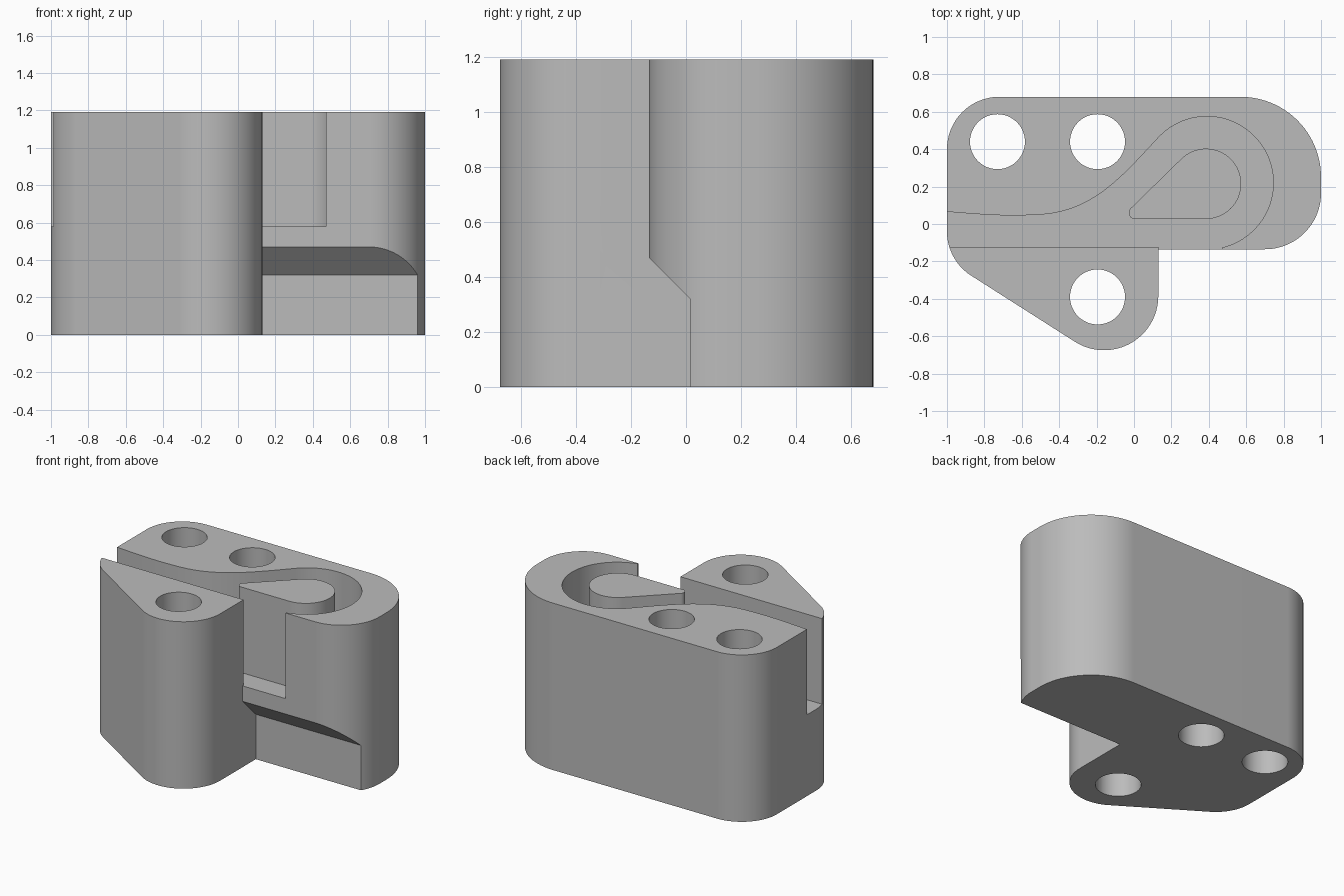
import bpy
import bmesh
from math import cos, sin, radians
from mathutils import Vector
from mathutils.geometry import interpolate_bezier

if "Cube" in bpy.data.objects:
    bpy.data.objects.remove(bpy.data.objects["Cube"])

HEIGHT = 1.19
FLOOR = 0.58

grey = bpy.data.materials.new("plain grey")
grey.use_nodes = True
grey.diffuse_color = (0.5, 0.5, 0.5, 1)
grey.node_tree.nodes["Principled BSDF"].inputs["Base Color"].default_value = (0.5, 0.5, 0.5, 1)


def arc(cx, cy, r, start, end, steps=24):
    angles = [radians(start + (end - start) * i / steps) for i in range(steps + 1)]
    return [(cx + r * cos(a), cy + r * sin(a)) for a in angles]


def bezier(*points, steps=16):
    knots = [Vector((x, y, 0)) for x, y in points]
    return [(p.x, p.y) for p in interpolate_bezier(*knots, steps)]


def prism(name, corners, shift):
    """Extrude a closed loop of 3D corners along a vector."""
    bm = bmesh.new()
    face = bm.faces.new([bm.verts.new(c) for c in corners])
    grown = bmesh.ops.extrude_face_region(bm, geom=[face])["geom"]
    bmesh.ops.translate(bm, vec=shift, verts=[g for g in grown if isinstance(g, bmesh.types.BMVert)])
    bmesh.ops.recalc_face_normals(bm, faces=bm.faces)
    mesh = bpy.data.meshes.new(name)
    bm.to_mesh(mesh)
    bm.free()
    mesh.materials.append(grey)
    obj = bpy.data.objects.new(name, mesh)
    bpy.context.collection.objects.link(obj)
    return obj


def upright(name, outline, low, high):
    return prism(name, [(x, y, low) for x, y in outline], (0, 0, high - low))


def activate(obj):
    bpy.ops.object.select_all(action="DESELECT")
    obj.select_set(True)
    bpy.context.view_layer.objects.active = obj


def cut(target, cutter):
    activate(target)
    mod = target.modifiers.new("cut", "BOOLEAN")
    mod.operation = "DIFFERENCE"
    mod.solver = "EXACT"
    mod.object = cutter
    bpy.ops.object.modifier_apply(modifier=mod.name)
    bpy.data.objects.remove(cutter)


def finish(obj):
    activate(obj)
    bpy.ops.object.shade_smooth_by_angle(angle=radians(30))
    mod = obj.modifiers.new("even shading", "WEIGHTED_NORMAL")
    mod.keep_sharp = True


# Body: rounded block with a lobe at the front left
outline = (arc(0.70, 0.165, 0.30, -90, 0)
           + arc(0.57, 0.25, 0.43, 0, 90)
           + arc(-0.72, 0.40, 0.28, 90, 180)
           + arc(-0.72, -0.04, 0.28, 180, 237.5)
           + arc(-0.16, -0.385, 0.29, 237.5, 360)
           + [(0.13, -0.135)])
body = upright("body", outline, 0, HEIGHT)

# Sloped undercut below the front right
profile = [(-0.5, -0.1), (0.015, -0.1), (0.015, 0.32), (-0.135, 0.47), (-0.5, 0.835)]
cut(body, prism("undercut_cutter", [(0.13, y, z) for y, z in profile], (1, 0, 0)))

# Curved channel sunk from the top, open at the left and the front
channel = ([(-1.1, -0.123), (0.13, -0.123), (0.13, -0.3), (0.47, -0.3)]
           + arc(0.39, 0.22, 0.355, -77, 138, 56)
           + bezier((0.126, 0.458), (-0.1, 0.21), (-0.25, 0.05), (-0.55, 0.048))[1:]
           + bezier((-0.55, 0.048), (-0.7, 0.04), (-0.85, 0.052), (-1.1, 0.075))[1:])
cut(body, upright("channel_cutter", channel, FLOOR, HEIGHT + 0.1))

# Three through holes
for x, y in [(-0.73, 0.44), (-0.195, 0.44), (-0.195, -0.39)]:
    cut(body, upright("hole_cutter", arc(x, y, 0.147, 0, 352.5, 47), -0.1, HEIGHT + 0.1))
finish(body)

# Teardrop island standing in the channel
teardrop = arc(0.385, 0.215, 0.188, -90, 134.4, 40) + arc(0.005, 0.06, 0.033, 134.4, 270, 12)
finish(upright("teardrop_island", teardrop, FLOOR - 0.01, HEIGHT))
